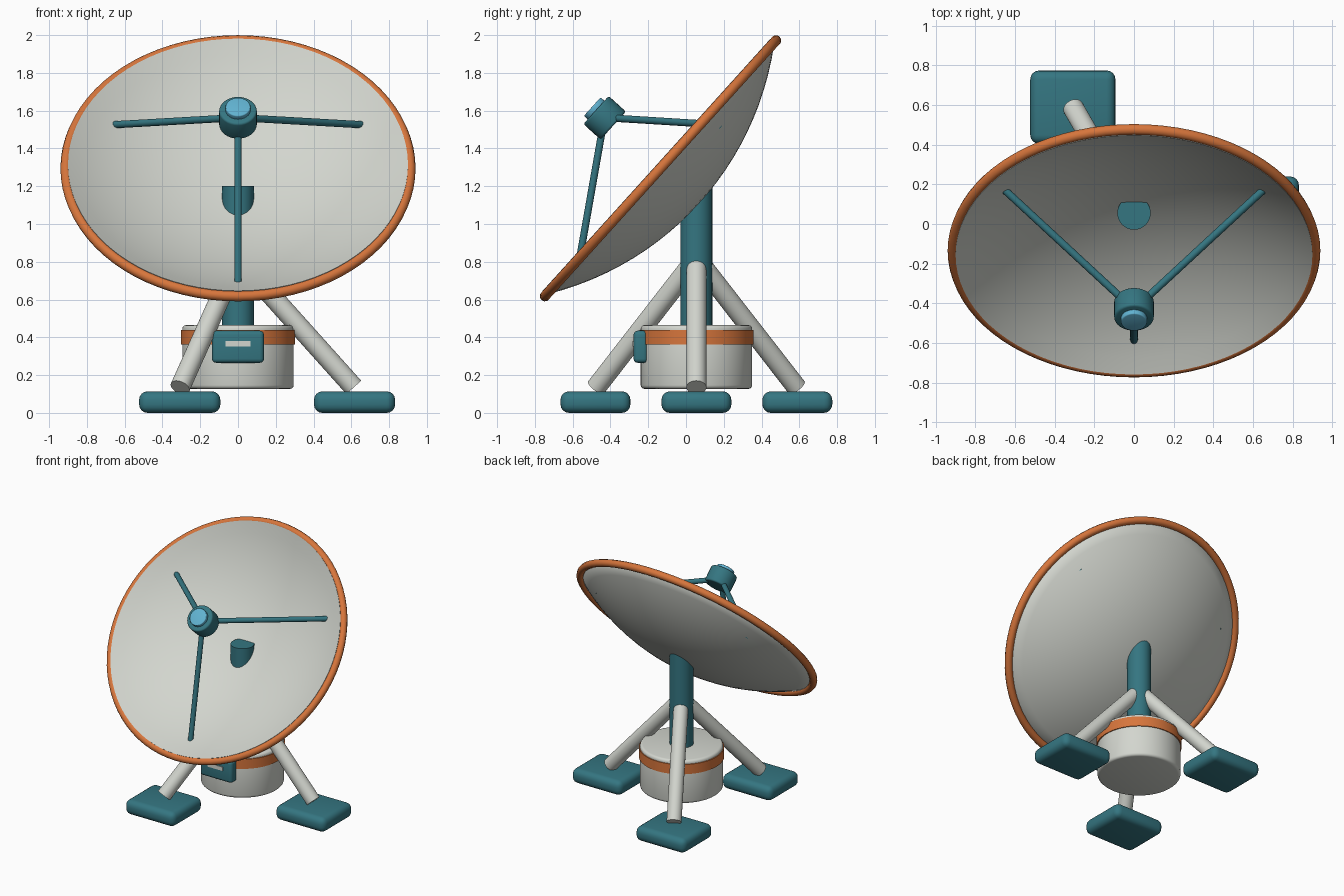
import bpy, bmesh, math
from mathutils import Matrix, Vector

if "Cube" in bpy.data.objects:
    bpy.data.objects.remove(bpy.data.objects["Cube"])


def material(name, rgb):
    m = bpy.data.materials.new(name)
    m.use_nodes = True
    m.diffuse_color = (*rgb, 1)
    m.node_tree.nodes["Principled BSDF"].inputs["Base Color"].default_value = (*rgb, 1)
    return m


PALE = material("pale grey", (0.65, 0.67, 0.62))
TEAL = material("teal", (0.035, 0.18, 0.22))
ORANGE = material("orange", (0.68, 0.18, 0.045))
BLUE = material("sky blue", (0.12, 0.45, 0.64))


def finish(name, bm, mat, angle=35):
    bmesh.ops.recalc_face_normals(bm, faces=bm.faces)
    mesh = bpy.data.meshes.new(name)
    bm.to_mesh(mesh)
    bm.free()
    mesh.materials.append(mat)
    ob = bpy.data.objects.new(name, mesh)
    bpy.context.collection.objects.link(ob)
    bpy.ops.object.select_all(action="DESELECT")
    ob.select_set(True)
    bpy.context.view_layer.objects.active = ob
    bpy.ops.object.shade_smooth_by_angle(angle=math.radians(angle))
    return ob


def rod(name, a, b, radius, mat, bevel=0, sides=32):
    """Cylinder between two points, with optional rounded end edges."""
    a, b = Vector(a), Vector(b)
    axis = b - a
    bm = bmesh.new()
    bmesh.ops.create_cone(bm, cap_ends=True, segments=sides, radius1=radius,
                          radius2=radius, depth=axis.length)
    if bevel:
        rims = [e for e in bm.edges if abs(e.verts[0].co.z - e.verts[1].co.z) < 1e-5]
        bmesh.ops.bevel(bm, geom=rims, offset=bevel, segments=3, profile=0.5, affect="EDGES")
    turn = Vector((0, 0, 1)).rotation_difference(axis).to_matrix().to_4x4()
    bm.transform(Matrix.Translation((a + b) / 2) @ turn)
    return finish(name, bm, mat)


def box(name, centre, size, mat, bevel=0):
    bm = bmesh.new()
    bmesh.ops.create_cube(bm, size=1, matrix=Matrix.Diagonal((*size, 1)))
    if bevel:
        bmesh.ops.bevel(bm, geom=bm.edges[:], offset=bevel, segments=4,
                        profile=0.5, affect="EDGES")
    bm.transform(Matrix.Translation(centre))
    return finish(name, bm, mat)


def lathe(name, profile, mat, steps, closed=False, angle=35):
    """Revolve (radius, height) points around the local z axis."""
    bm = bmesh.new()
    verts = [bm.verts.new((r, 0, z)) for r, z in profile]
    pairs = list(zip(verts, verts[1:]))
    if closed:
        pairs.append((verts[-1], verts[0]))
    edges = [bm.edges.new(p) for p in pairs]
    bmesh.ops.spin(bm, geom=verts + edges, cent=(0, 0, 0), axis=(0, 0, 1),
                   angle=math.tau, steps=steps, use_merge=False)
    bmesh.ops.remove_doubles(bm, verts=bm.verts, dist=1e-5)
    return finish(name, bm, mat, angle)


# Mast, drum and band share one vertical axis
MY = 0.055
rod("base_drum", (0, MY, 0.127), (0, MY, 0.465), 0.295, PALE, 0.02, 64)
band = lathe("drum_band", [(0.28, 0.362), (0.302, 0.362), (0.302, 0.438), (0.28, 0.438)],
             ORANGE, 64, closed=True)
band.location.y = MY
rod("mast", (0, MY, 0.4), (0, MY, 1.2), 0.084, TEAL, sides=40)

# Three braces with foot pads
for i, side in enumerate(("left", "back_right", "front_right")):
    a = i * math.tau / 3
    c, s = math.cos(a), math.sin(a)
    rod(side + "_leg", (0.03 * c, MY + 0.03 * s, 0.785),
        (0.613 * c, MY + 0.613 * s, 0.135), 0.053, PALE)
    box(side + "_foot", (0.617 * c, MY + 0.617 * s, 0.057), (0.43, 0.37, 0.114), TEAL, 0.045)

# Control box with a label plate
box("control_box", (0, -0.24, 0.35), (0.275, 0.075, 0.17), TEAL, 0.022)
box("label_plate", (0, -0.279, 0.366), (0.13, 0.008, 0.03), PALE)

# Dish: a tilted spherical shell, built facing local z
TILT = Matrix.Translation((0, -0.135, 1.295)) @ Matrix.Rotation(math.radians(47.9), 4, "X")
EDGE, DEPTH, WALL, RINGS = 0.9, 0.277, 0.028, 12
BALL = (EDGE ** 2 + DEPTH ** 2) / (2 * DEPTH)


def bowl(r):
    return BALL - DEPTH - math.sqrt(BALL ** 2 - r ** 2)


radii = [EDGE * k / RINGS for k in range(RINGS + 1)]
shell = [(r, bowl(r)) for r in radii] + [(r, bowl(r) + WALL) for r in reversed(radii)]
lathe("dish", shell, PALE, 80, angle=120).matrix_world = TILT

tube = [(0.912 + 0.028 * math.cos(k * math.tau / 10),
         0.028 * math.sin(k * math.tau / 10)) for k in range(10)]
lathe("dish_rim", tube, ORANGE, 80, closed=True, angle=60).matrix_world = TILT

# Receiver on the dish axis, held by three struts
rod("receiver", TILT @ Vector((0, 0, 0.337)), TILT @ Vector((0, 0, 0.46)), 0.1, TEAL, 0.012)
rod("receiver_lens", TILT @ Vector((0, 0, 0.45)), TILT @ Vector((0, 0, 0.487)), 0.066, BLUE, 0.006)
for i, side in enumerate(("lower", "upper_left", "upper_right")):
    a = -math.pi / 2 + i * math.tau / 3
    tip = Vector((0.76 * math.cos(a), 0.76 * math.sin(a), bowl(0.76) + 0.008))
    rod(side + "_strut", TILT @ Vector((0, 0, 0.4)), TILT @ tip, 0.019, TEAL, sides=16)
